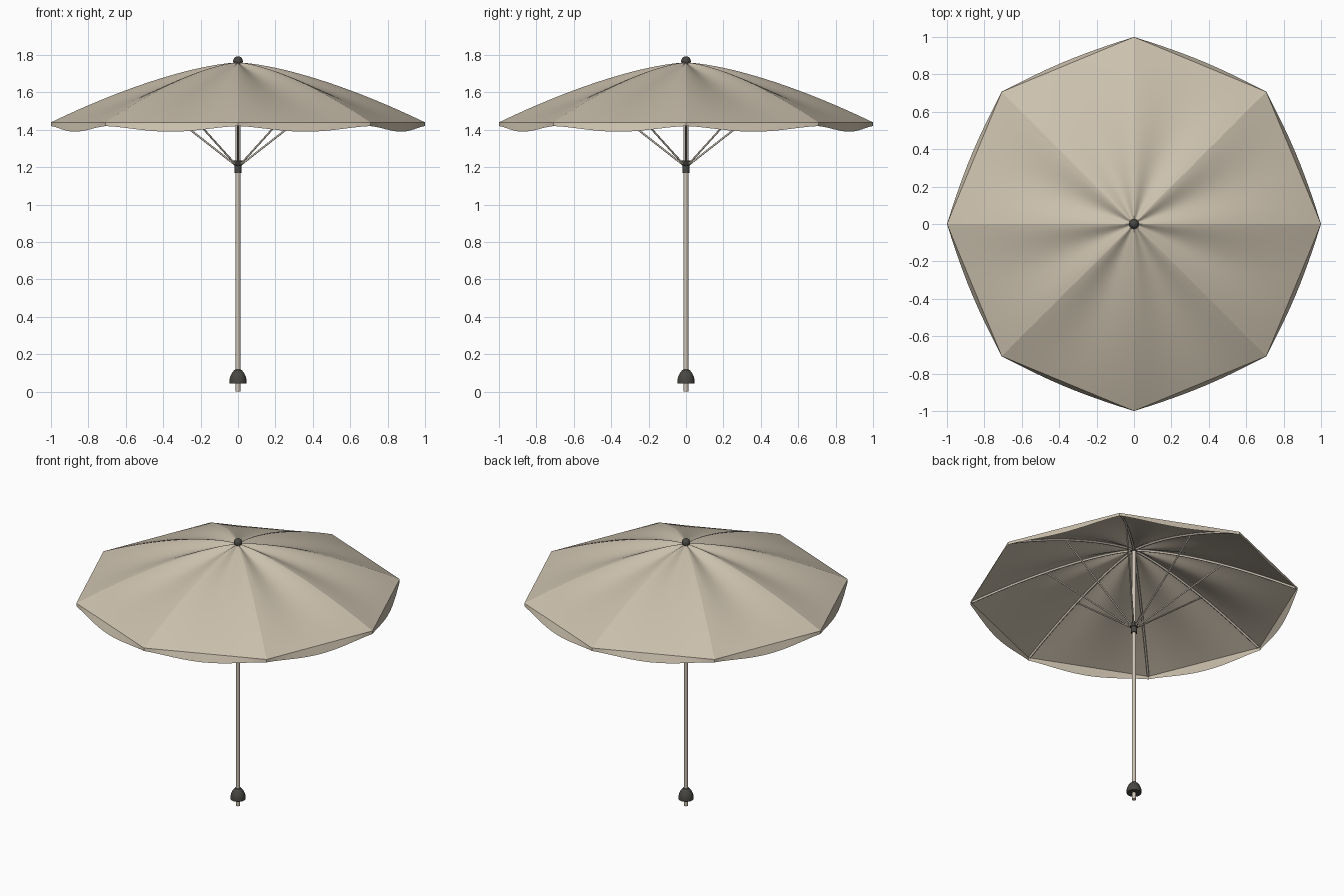
import bpy
import bmesh
from math import sin, cos, pi
from mathutils import Vector

cube = bpy.data.objects.get("Cube")
if cube:
    bpy.data.objects.remove(cube)

SIDES = 8
APEX, RIM = 1.76, 1.44


def material(name, rgb):
    mat = bpy.data.materials.new(name)
    mat.use_nodes = True
    colour = (*rgb, 1)
    mat.diffuse_color = colour
    mat.node_tree.nodes["Principled BSDF"].inputs["Base Color"].default_value = colour
    return mat


FABRIC = material("beige fabric", (0.60, 0.53, 0.42))
METAL = material("pale metal", (0.60, 0.54, 0.45))
DARK = material("dark plastic", (0.065, 0.063, 0.055))


def make_object(name, bm, mat):
    mesh = bpy.data.meshes.new(name)
    bm.to_mesh(mesh)
    bm.free()
    mesh.materials.append(mat)
    mesh.shade_smooth()
    obj = bpy.data.objects.new(name, mesh)
    bpy.context.collection.objects.link(obj)
    return obj


def grid(bm, point, cols, rows):
    """Add a sheet of quads from point(u, v)."""
    verts = [[bm.verts.new(point(i / cols, j / rows)) for i in range(cols + 1)]
             for j in range(rows + 1)]
    for j in range(rows):
        for i in range(cols):
            bm.faces.new((verts[j][i], verts[j + 1][i],
                          verts[j + 1][i + 1], verts[j][i + 1]))


def lathe(name, profile, mat, steps=32):
    """Spin (radius, height) points around the z axis."""
    bm = bmesh.new()
    verts = [bm.verts.new((r, 0, z)) for r, z in profile]
    edges = [bm.edges.new(pair) for pair in zip(verts, verts[1:])]
    bmesh.ops.spin(bm, geom=verts + edges, cent=(0, 0, 0), axis=(0, 0, 1),
                   angle=2 * pi, steps=steps)
    bmesh.ops.remove_doubles(bm, verts=bm.verts, dist=1e-5)
    bmesh.ops.recalc_face_normals(bm, faces=bm.faces)
    obj = make_object(name, bm, mat)
    bpy.ops.object.select_all(action="DESELECT")
    obj.select_set(True)
    bpy.context.view_layer.objects.active = obj
    bpy.ops.object.shade_smooth_by_angle(angle=pi / 5)


def rod(name, points, radius):
    curve = bpy.data.curves.new(name, "CURVE")
    curve.dimensions = "3D"
    curve.bevel_depth = radius
    curve.bevel_resolution = 2
    curve.use_fill_caps = True
    spline = curve.splines.new("POLY")
    spline.points.add(len(points) - 1)
    for target, p in zip(spline.points, points):
        target.co = (*p, 1)
    curve.materials.append(METAL)
    bpy.context.collection.objects.link(bpy.data.objects.new(name, curve))


def rib_height(r):
    return APEX - (APEX - RIM) * r ** 1.5


def around(k, r, z):
    a = 2 * pi * k / SIDES
    return Vector((r * cos(a), r * sin(a), z))


# Canopy panels sag between the ribs; a flared scalloped flap hangs from the rim
canopy, flap = bmesh.new(), bmesh.new()
for k in range(SIDES):
    def panel(u, v):
        p = around(k, v, rib_height(v)).lerp(around(k + 1, v, rib_height(v)), u)
        p.z -= 0.028 * sin(pi * v ** 0.7) * sin(pi * u) ** 2
        return p

    def hanging(u, v):
        p = around(k, 1, RIM).lerp(around(k + 1, 1, RIM), u)
        out = around(k + 0.5, 1, 0) * 0.02 * sin(pi * u)
        return p + v * (out - Vector((0, 0, 0.02 + 0.03 * sin(pi * u) ** 1.5)))

    grid(canopy, panel, 16, 24)
    grid(flap, hanging, 16, 3)
make_object("canopy", canopy, FABRIC)
make_object("canopy_flap", flap, FABRIC)

# Ribs under the seams and struts from the runner
for k in range(SIDES):
    radii = [0.02 + 0.97 * i / 20 for i in range(21)]
    rod(f"rib_{k + 1}", [around(k, r, rib_height(r) - 0.009) for r in radii], 0.007)
    rod(f"strut_{k + 1}", [around(k, 0.012, 1.21),
                           around(k, 0.54, rib_height(0.54) - 0.01)], 0.005)

# Pole and its fittings
lathe("pole", [(0, 0), (0.0125, 0), (0.0125, 1.75), (0, 1.75)], METAL)
lathe("runner", [(0.012, 1.17), (0.019, 1.17), (0.019, 1.21), (0.023, 1.212),
                 (0.023, 1.235), (0.012, 1.235)], DARK)
lathe("foot_cap", [(0, 0.045), (0.045, 0.045), (0.045, 0.068), (0.04, 0.085),
                   (0.031, 0.103), (0.018, 0.117), (0, 0.12)], DARK)
ball = [(0.026 * sin(pi * i / 12), 1.767 - 0.026 * cos(pi * i / 12)) for i in range(13)]
lathe("finial", ball, DARK)
